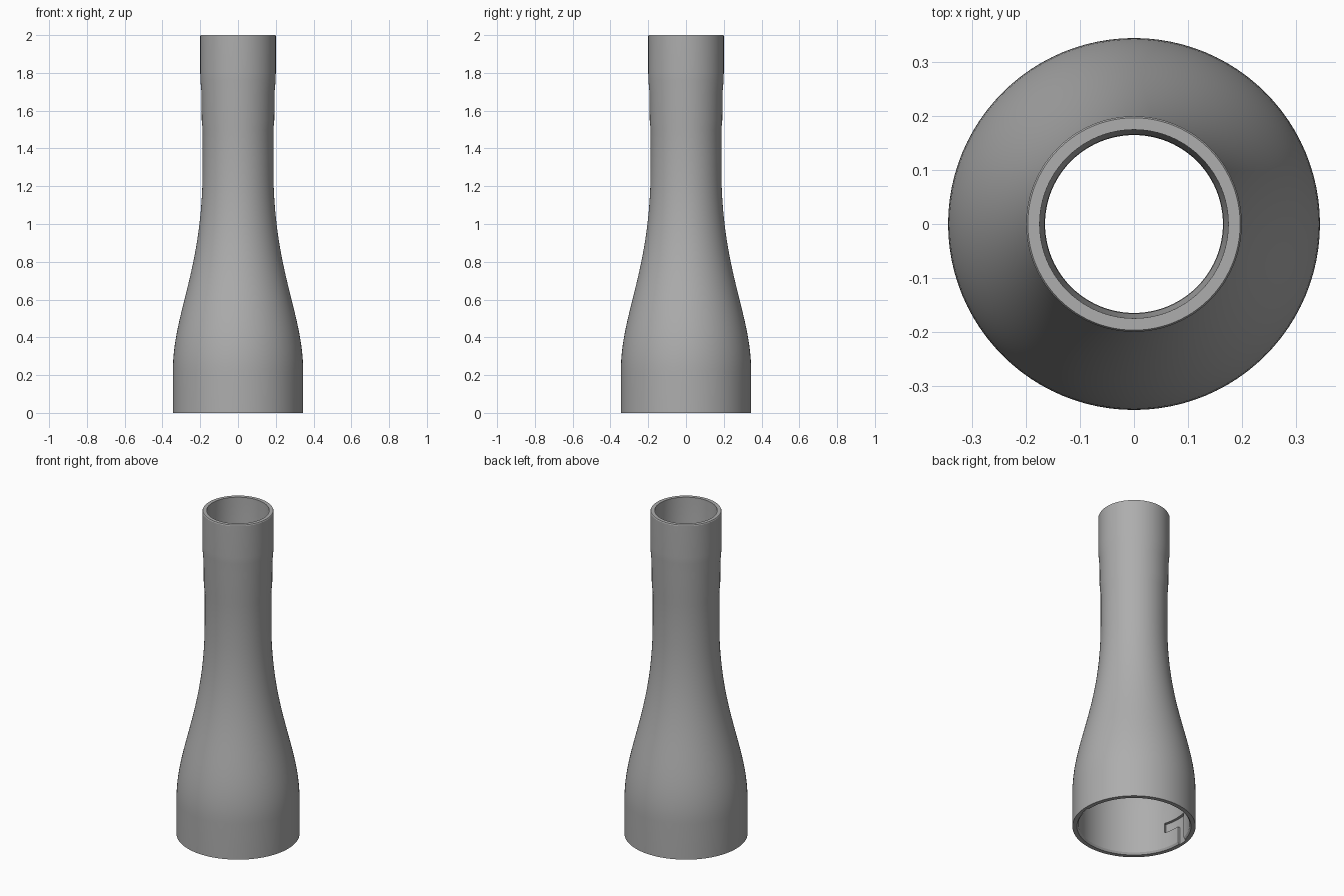
import bpy
import bmesh
from math import cos, sin, pi, radians
from mathutils import Vector
from mathutils.geometry import interpolate_bezier

cube = bpy.data.objects.get("Cube")
if cube:
    bpy.data.objects.remove(cube, do_unlink=True)

SEGMENTS = 96

grey = bpy.data.materials.new("plain_grey")
grey.use_nodes = True
colour = (0.42, 0.42, 0.42, 1)
grey.diffuse_color = colour
grey.node_tree.nodes["Principled BSDF"].inputs["Base Color"].default_value = colour


def make_object(name, bm):
    bmesh.ops.recalc_face_normals(bm, faces=bm.faces)
    mesh = bpy.data.meshes.new(name)
    bm.to_mesh(mesh)
    bm.free()
    mesh.materials.append(grey)
    obj = bpy.data.objects.new(name, mesh)
    bpy.context.collection.objects.link(obj)
    return obj


def lathe(name, profile):
    """Spin a closed (radius, height) loop around z."""
    bm = bmesh.new()
    rings = [[bm.verts.new((r * cos(a), r * sin(a), z)) for r, z in profile]
             for a in (2 * pi * i / SEGMENTS for i in range(SEGMENTS))]
    n = len(profile)
    for i in range(SEGMENTS):
        a, b = rings[i], rings[(i + 1) % SEGMENTS]
        for j in range(n):
            k = (j + 1) % n
            bm.faces.new((a[j], b[j], b[k], a[k]))
    return make_object(name, bm)


def sector(name, start, end, r0, r1, z0, z1, steps=12):
    """Solid slice of a ring between two angles in degrees."""
    bm = bmesh.new()
    section = [(r0, z0), (r1, z0), (r1, z1), (r0, z1)]
    rings = []
    for i in range(steps + 1):
        a = radians(start + (end - start) * i / steps)
        rings.append([bm.verts.new((r * cos(a), r * sin(a), z)) for r, z in section])
    for a, b in zip(rings, rings[1:]):
        for j in range(4):
            k = (j + 1) % 4
            bm.faces.new((a[j], b[j], b[k], a[k]))
    bm.faces.new(rings[0])
    bm.faces.new(rings[-1])
    obj = make_object(name, bm)
    obj.hide_render = True
    return obj


def flare(r_low, r_high):
    """S-shaped shoulder from the wide socket to the narrow neck."""
    points = [(r_low, 0.22), (r_low, 0.53), (r_high, 0.75), (r_high, 1.3)]
    curve = interpolate_bezier(*[Vector((r, z, 0)) for r, z in points], 28)
    return [(p.x, p.y) for p in curve]


# Outer wall going up, inner wall coming down
outer = [(0.345, 0)] + flare(0.345, 0.187) + [
    (0.187, 1.5), (0.192, 1.55), (0.193, 1.69), (0.199, 1.76), (0.2, 1.8),
    (0.2, 1.995), (0.197, 2)]
inner = [(0.175, 2), (0.173, 1.77), (0.166, 1.71), (0.165, 1.5)]
inner += reversed(flare(0.312, 0.165))
inner += [(0.312, 0.012), (0.32, 0)]
body = lathe("adapter_body", outer + inner)

# Two L-shaped bayonet grooves inside the wide socket
for turn in (0, 180):
    parts = [sector("groove_entry", turn - 13, turn - 2, 0.28, 0.328, -0.05, 0.17),
             sector("groove_lock", turn - 8, turn + 17, 0.28, 0.328, 0.11, 0.17)]
    for cutter in parts:
        cut = body.modifiers.new("bayonet_groove", 'BOOLEAN')
        cut.operation = 'DIFFERENCE'
        cut.solver = 'EXACT'
        cut.object = cutter
        bpy.context.view_layer.objects.active = body
        bpy.ops.object.modifier_apply(modifier=cut.name)
        bpy.data.objects.remove(cutter, do_unlink=True)

# Smooth walls with crisp rims
for obj in bpy.context.selected_objects:
    obj.select_set(False)
body.select_set(True)
bpy.context.view_layer.objects.active = body
bpy.ops.object.shade_smooth_by_angle(angle=radians(30))
